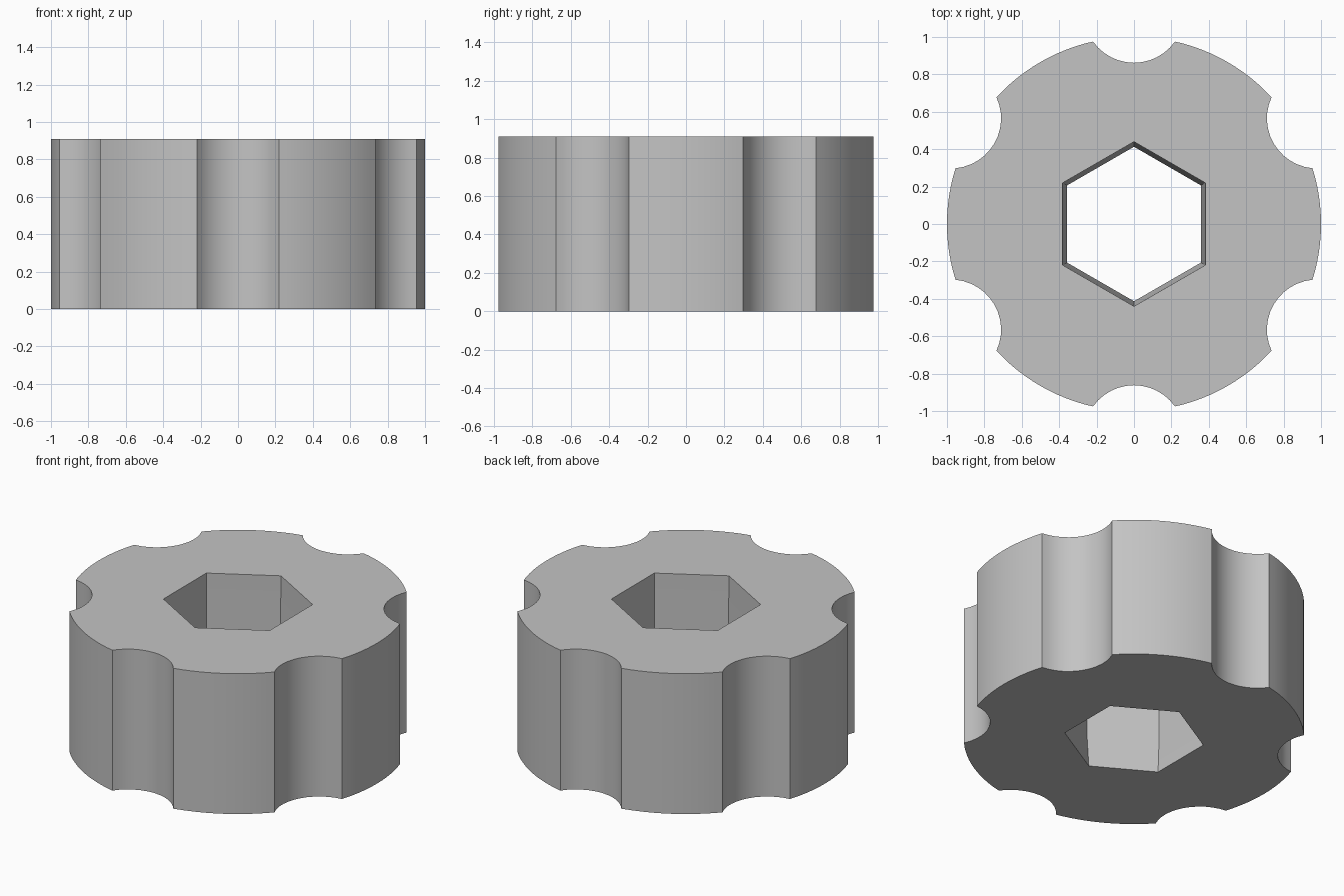
import bpy, bmesh
from math import sin, cos, pi, asin, atan2, radians

cube = bpy.data.objects.get("Cube")
if cube:
    bpy.data.objects.remove(cube, do_unlink=True)

HEIGHT = 0.91
HALF = asin(0.218)                 # half angle taken up by one scallop
SCALLOP_C, SCALLOP_R = 1.13, 0.268
STEPS = 12


def polar(radius, angle):
    return radius * cos(angle), radius * sin(angle)


def outline():
    """Scalloped rim: six hollow arcs joined by six arcs of the unit circle."""
    pts = []
    sweep = atan2(sin(HALF), SCALLOP_C - cos(HALF))
    for k in range(6):
        a = radians(30 + 60 * k)
        cx, cy = polar(SCALLOP_C, a)
        for i in range(STEPS + 1):
            x, y = polar(SCALLOP_R, a + pi - sweep * (2 * i / STEPS - 1) * -1)
            pts.append((cx + x, cy + y))
        # order the hollow arc counter-clockwise around the body
        pts[-STEPS - 1:] = sorted(
            pts[-STEPS - 1:], key=lambda p: p[1] * cos(a) - p[0] * sin(a))
        for i in range(1, STEPS):
            pts.append(polar(1, a + HALF + (pi / 3 - 2 * HALF) * i / STEPS))
    return pts


def hexagon(radius):
    return [polar(radius, radians(30 + 60 * k)) for k in range(6)]


bm = bmesh.new()


def ring(points, z):
    verts = [bm.verts.new((x, y, z)) for x, y in points]
    return verts, [bm.edges.new((v, verts[i - 1])) for i, v in enumerate(verts)]


def wall(lower, upper):
    for i in range(len(lower)):
        bm.faces.new((lower[i - 1], lower[i], upper[i], upper[i - 1]))


# Outer wall and the slightly tapered hexagonal bore
rim_low, rim_low_edges = ring(outline(), 0)
rim_top, rim_top_edges = ring(outline(), HEIGHT)
bore_low, bore_low_edges = ring(hexagon(0.413), 0)
bore_mid, _ = ring(hexagon(0.43), 0.22)
bore_top, bore_top_edges = ring(hexagon(0.44), HEIGHT)
wall(rim_low, rim_top)
wall(bore_low, bore_mid)
wall(bore_mid, bore_top)

# Flat caps with the hexagonal opening
for edges in (rim_low_edges + bore_low_edges, rim_top_edges + bore_top_edges):
    bmesh.ops.triangle_fill(bm, edges=edges, use_beauty=True, normal=(0, 0, 1))
bmesh.ops.recalc_face_normals(bm, faces=bm.faces[:])

mesh = bpy.data.meshes.new("scalloped_knob")
bm.to_mesh(mesh)
bm.free()
knob = bpy.data.objects.new("scalloped_knob", mesh)
bpy.context.collection.objects.link(knob)

# Plain grey finish
grey = bpy.data.materials.new("light_grey")
grey.use_nodes = True
colour = (0.55, 0.55, 0.55, 1)
grey.diffuse_color = colour
grey.node_tree.nodes["Principled BSDF"].inputs["Base Color"].default_value = colour
mesh.materials.append(grey)

bpy.ops.object.select_all(action="DESELECT")
knob.select_set(True)
bpy.context.view_layer.objects.active = knob
bpy.ops.object.shade_smooth_by_angle(angle=radians(30))
